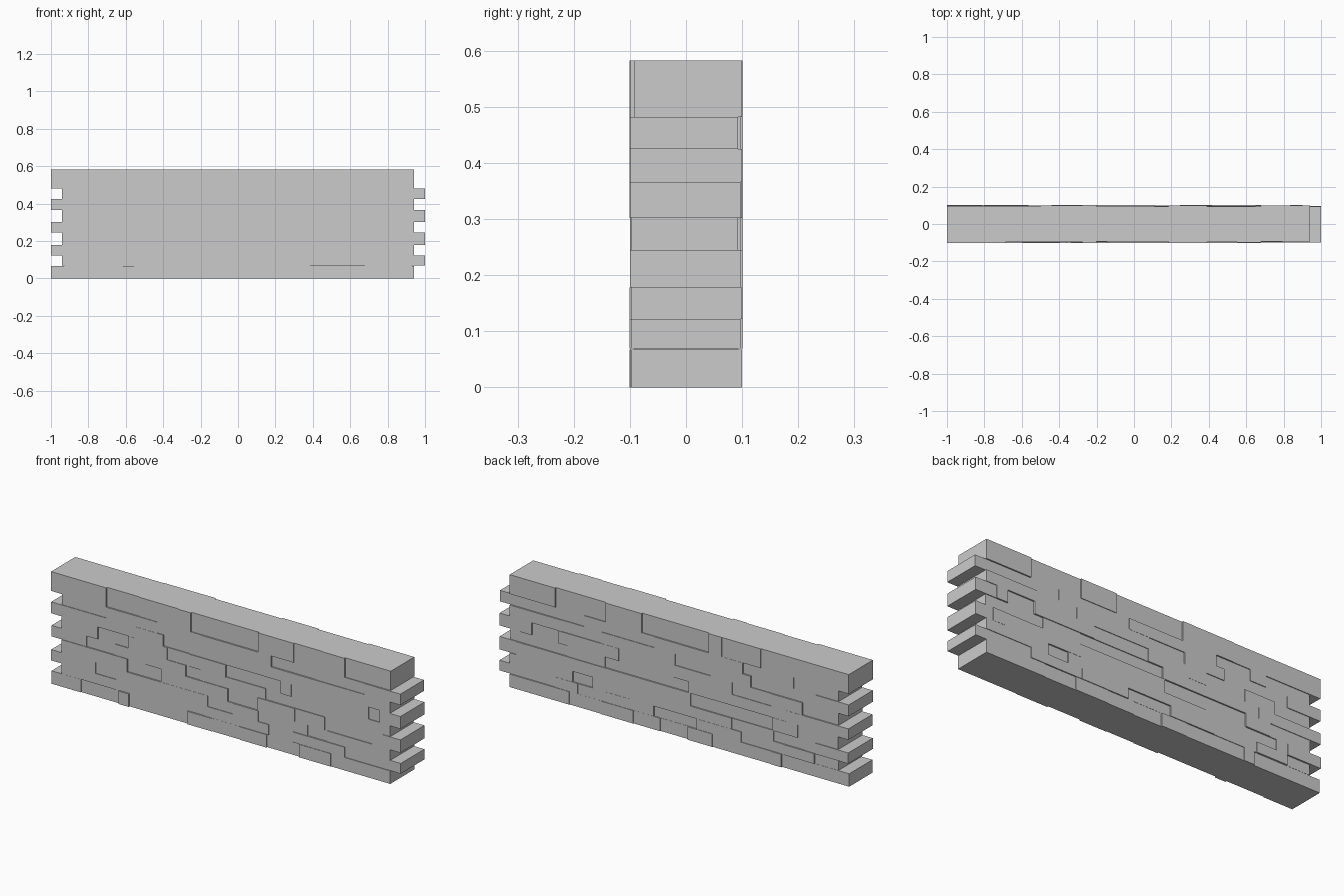
import bpy, bmesh, random
from mathutils import Matrix, Vector

random.seed(4)

# Each course: bottom z, top z, joint positions; courses alternate left/right by 0.06
COURSES = [
    (0.000, 0.067, [-0.615, -0.556, -0.22, -0.08, 0.08, 0.6]),
    (0.069, 0.122, [-0.805, 0.045, 0.115, 0.245, 0.385, 0.55, 0.68]),
    (0.122, 0.178, [-0.81, -0.745, -0.105, 0.465, 0.58]),
    (0.178, 0.245, [-0.565, -0.37, -0.095, 0.01, 0.18, 0.835, 0.9]),
    (0.245, 0.302, [-0.8, -0.72, -0.64, -0.46, -0.23, -0.15, -0.085, 0.225, 0.61]),
    (0.302, 0.366, [-0.56, -0.385, -0.335, -0.21, 0.315, 0.375, 0.46, 0.66, 0.815, 0.88]),
    (0.366, 0.425, [-0.81, -0.665, -0.51, -0.44, -0.36, -0.21, 0.65]),
    (0.425, 0.482, [-0.685, -0.595, -0.395, 0.795]),
    (0.482, 0.582, [-0.685, -0.275, -0.2, -0.005, 0.185, 0.39, 0.55, 0.68]),
]
MAX_STONE = 0.36


def add_box(bm, lo, hi):
    lo, hi = Vector(lo), Vector(hi)
    size = Matrix.Diagonal((*(hi - lo), 1))
    bmesh.ops.create_cube(bm, size=1, matrix=Matrix.Translation((lo + hi) / 2) @ size)


def split_long(edges):
    """Add joints inside spans longer than one stone."""
    out = [edges[0]]
    for e in edges[1:]:
        while e - out[-1] > MAX_STONE:
            out.append(out[-1] + random.uniform(0.14, 0.26))
        out.append(e)
    return out


# Rows of stones with slightly uneven front and back faces
for i, (z0, z1, joints) in enumerate(COURSES):
    x0, x1 = (-1.0, 0.94) if i % 2 == 0 else (-0.94, 1.0)
    edges = split_long([x0] + joints + [x1])
    bm = bmesh.new()
    for a, b in zip(edges, edges[1:]):
        front = random.choice([0.093, 0.097, 0.1, 0.101])
        back = random.choice([0.093, 0.097, 0.1, 0.101])
        add_box(bm, (a, -front, z0), (b, back, z1))
    # Thin bed under the second course closes the gap to the footing
    if i == 1:
        add_box(bm, (-0.93, -0.092, 0.067), (0.93, 0.092, 0.069))
    name = "cap_stones" if i == len(COURSES) - 1 else f"stone_course_{i + 1}"
    mesh = bpy.data.meshes.new(name)
    bm.to_mesh(mesh)
    bm.free()
    bpy.context.collection.objects.link(bpy.data.objects.new(name, mesh))
